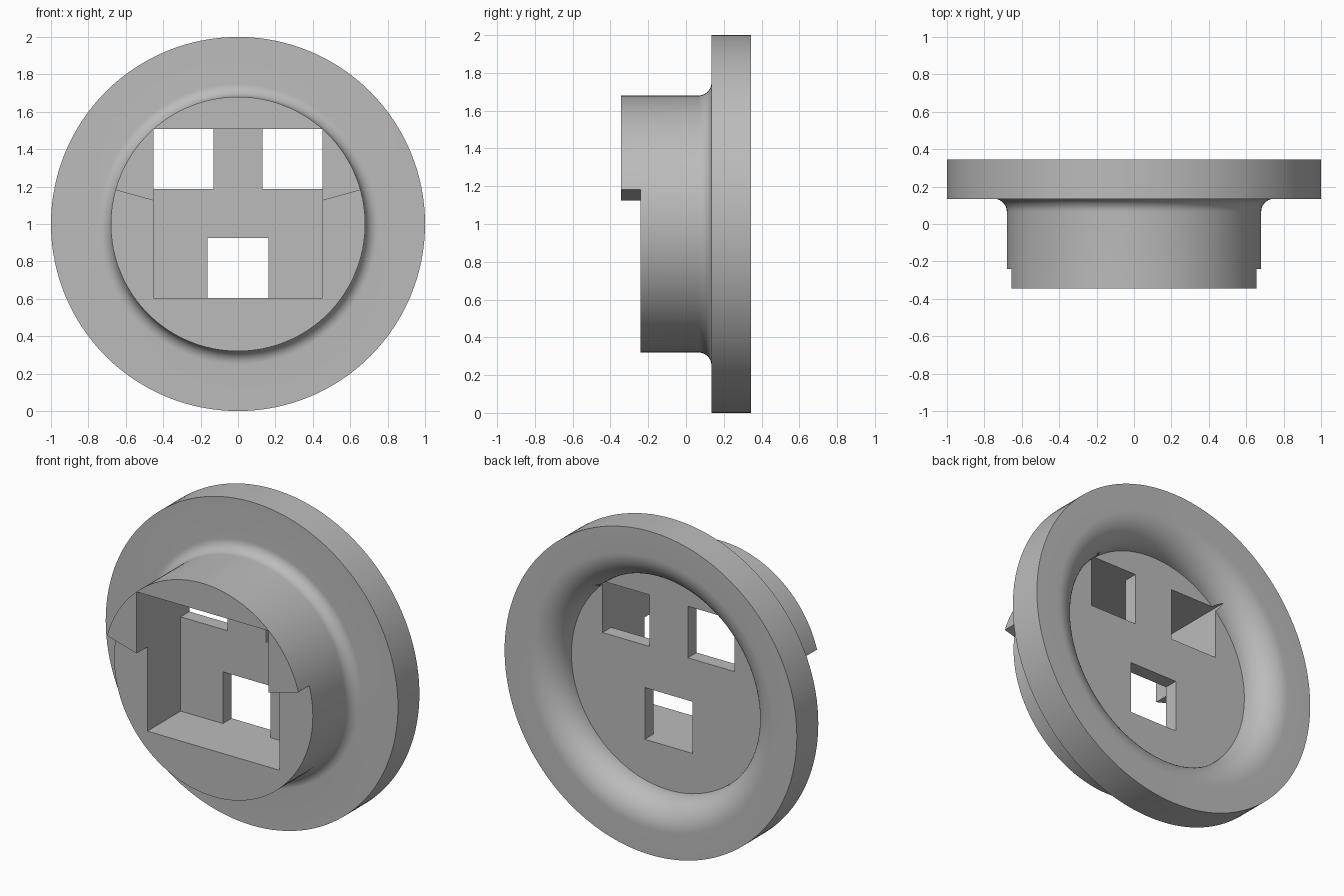
import bpy, bmesh, math

if "Cube" in bpy.data.objects:
    bpy.data.objects.remove(bpy.data.objects["Cube"])

metal = bpy.data.materials.new("plain grey")
metal.diffuse_color = (0.5, 0.5, 0.5, 1)
metal.use_nodes = True
metal.node_tree.nodes["Principled BSDF"].inputs["Base Color"].default_value = metal.diffuse_color
CZ = 1.0        # height of the turning axis
SEGS = 128


def make_object(name, bm):
    bmesh.ops.recalc_face_normals(bm, faces=bm.faces)
    mesh = bpy.data.meshes.new(name)
    bm.to_mesh(mesh)
    bm.free()
    mesh.materials.append(metal)
    obj = bpy.data.objects.new(name, mesh)
    bpy.context.collection.objects.link(obj)
    return obj


def arc(cr, cy, radius, a0, a1, n=12):
    angles = [math.radians(a0 + (a1 - a0) * i / n) for i in range(n + 1)]
    return [(cr + radius * math.cos(a), cy + radius * math.sin(a)) for a in angles]


def lathe(name, profile):
    """Turn an open (radius, y) profile, closed by flat caps at both ends."""
    bm = bmesh.new()
    rings = []
    for r, y in profile:
        rings.append([bm.verts.new((r * math.cos(t), y, CZ + r * math.sin(t)))
                      for t in (2 * math.pi * i / SEGS for i in range(SEGS))])
    for a, b in zip(rings, rings[1:]):
        for i in range(SEGS):
            j = (i + 1) % SEGS
            bm.faces.new((a[i], a[j], b[j], b[i]))
    bm.faces.new(rings[0])
    bm.faces.new(rings[-1])
    return make_object(name, bm)


def prism(name, outline, y0, y1):
    """Extrude an (x, z) outline along y."""
    bm = bmesh.new()
    face = bm.faces.new([bm.verts.new((x, y0, z)) for x, z in outline])
    ext = bmesh.ops.extrude_face_region(bm, geom=[face])
    bmesh.ops.translate(bm, vec=(0, y1 - y0, 0),
                        verts=[v for v in ext["geom"] if isinstance(v, bmesh.types.BMVert)])
    return make_object(name, bm)


def box(name, x0, x1, z0, z1, y0, y1):
    return prism(name, [(x0, z0), (x1, z0), (x1, z1), (x0, z1)], y0, y1)


def cut(target, cutter):
    cutter.hide_render = True
    mod = target.modifiers.new("cut", "BOOLEAN")
    mod.operation, mod.solver, mod.object = "DIFFERENCE", "EXACT", cutter
    bpy.context.view_layer.objects.active = target
    bpy.ops.object.modifier_apply(modifier=mod.name)
    bpy.data.objects.remove(cutter)


# Flange and boss: front boss, front fillet, rim, flared recess in the back
profile = [(0.68, -0.345)]
profile += arc(0.75, 0.065, 0.07, 180, 90)
profile += [(1.0, 0.135), (1.0, 0.345)]
profile += arc(0.84, 0.17, 0.175, 90, 180, 16)
body = lathe("flanged_boss", profile)

# Step: lower part of the boss is shorter, bounded by two radial edges
edge = CZ + 1.2 * math.tan(math.radians(15.5))
cut(body, prism("step_cutter", [(0, CZ), (1.2, edge), (1.2, -0.2), (-1.2, -0.2), (-1.2, edge)],
                -0.6, -0.24))

# Square pocket in the front
cut(body, box("pocket_cutter", -0.452, 0.452, 0.605, 1.507, -0.6, 0.085))

# Three through windows in the thin plate
for x0, x1, z0, z1 in ((-0.452, -0.132, 1.188, 1.507),
                       (0.132, 0.452, 1.188, 1.507),
                       (-0.163, 0.163, 0.605, 0.925)):
    cut(body, box("window_cutter", x0, x1, z0, z1, 0.0, 0.5))

# Smooth turned surfaces, crisp edges
bpy.ops.object.select_all(action="DESELECT")
body.select_set(True)
bpy.context.view_layer.objects.active = body
bpy.ops.object.shade_smooth_by_angle(angle=math.radians(30))
